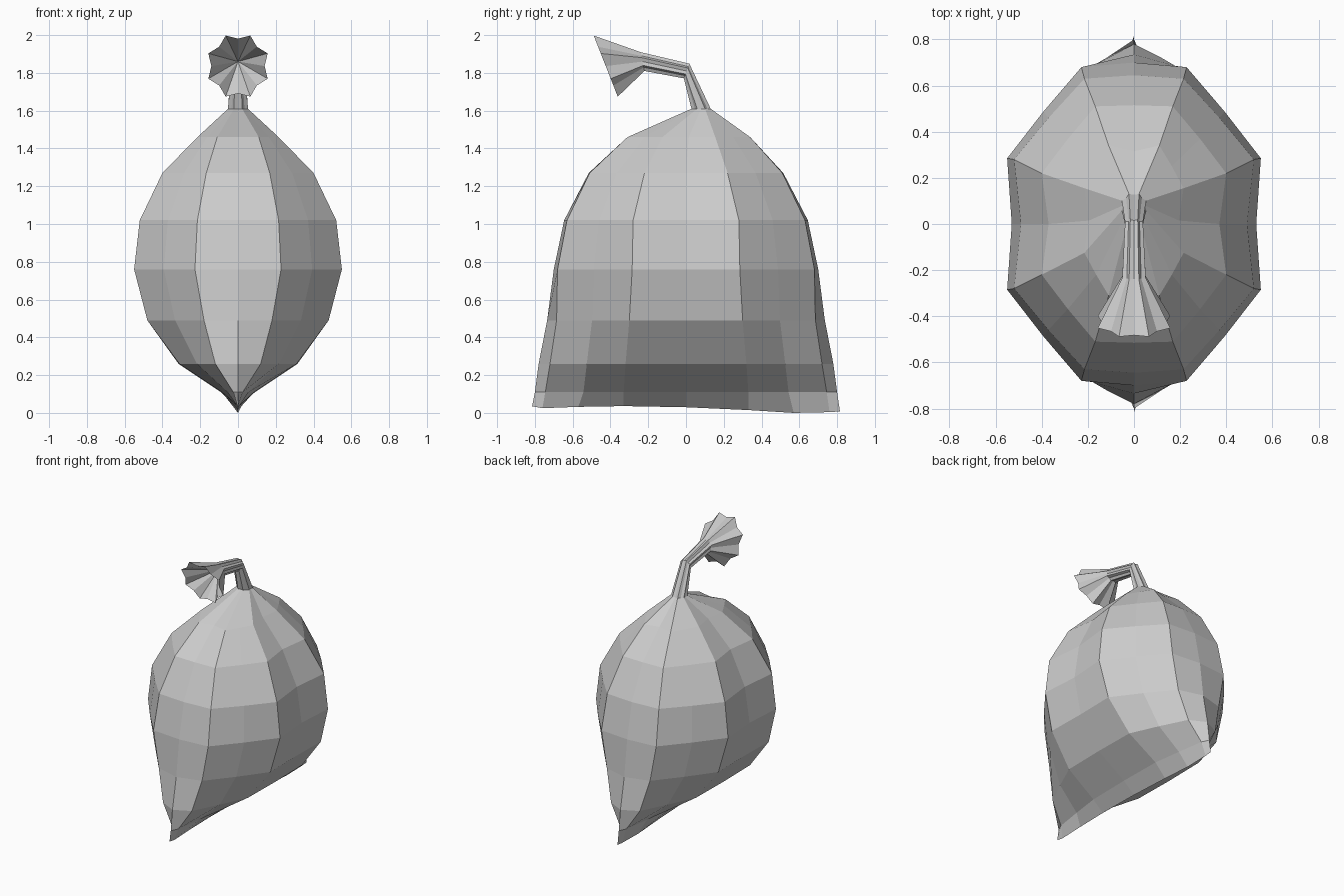
import bpy, bmesh, math
from mathutils import Vector

if "Cube" in bpy.data.objects:
    bpy.data.objects.remove(bpy.data.objects["Cube"])

# Sack rings: z, y offset, side corner (x, y), end corner (x, y), side middle x, end middle y
BODY = [
    (0.11, 0.00, 0.085, 0.33, 0.025, 0.745, 0.09, 0.80),
    (0.26, 0.00, 0.31, 0.32, 0.12, 0.72, 0.315, 0.78),
    (0.49, 0.00, 0.48, 0.30, 0.18, 0.685, 0.475, 0.735),
    (0.76, 0.00, 0.55, 0.285, 0.228, 0.68, 0.53, 0.70),
    (1.02, 0.00, 0.52, 0.28, 0.215, 0.63, 0.49, 0.645),
    (1.27, 0.00, 0.40, 0.22, 0.168, 0.51, 0.37, 0.515),
    (1.46, 0.015, 0.215, 0.14, 0.11, 0.325, 0.195, 0.30),
]
# Tied neck rings: centre (y, z), upper direction (y, z), half width, half height, fold depth
NECK = [
    (0.08, 1.61, 1.0, 0.0, 0.057, 0.055, 0.85),
    (0.003, 1.81, 0.03, 0.08, 0.042, 0.045, 0.80),
    (-0.23, 1.86, -0.02, 0.10, 0.055, 0.055, 0.80),
    (-0.425, 1.836, -0.13, 0.33, 0.170, 0.188, 0.83),
]


def body_ring(z, oy, ax, ay, fx, fy, cx, cy):
    mid = ((ax + fx) / 2 * 1.01, (ay + fy) / 2 * 1.01)
    q = [(cx, 0), (ax, ay), mid, (fx, fy), (0, cy)]
    half = q + [(-x, y) for x, y in q[-2::-1]]
    ring = half + [(x, -y) for x, y in half[-2:0:-1]]
    return [Vector((x, y + oy, z)) for x, y in ring]


def neck_ring(cy, cz, uy, uz, w, h, fold):
    up = Vector((0, uy, uz)).normalized()
    pts = []
    for i in range(16):
        a = math.tau * i / 16
        r = 1 if i % 2 else fold
        pts.append(Vector((0, cy, cz)) + Vector((w * r * math.cos(a), 0, 0)) + up * h * r * math.sin(a))
    return pts


rings = [body_ring(*r) for r in BODY] + [neck_ring(*r) for r in NECK]
bm = bmesh.new()
loops = [[bm.verts.new(p) for p in ring] for ring in rings]

# Flat seam along the underside: opposite sides share vertices
seam_y = [-0.815, -0.76, -0.57, -0.33, 0, 0.33, 0.57, 0.76, 0.815]
seam_z = [0.035, 0.025, 0.032, 0.036, 0.03, 0.015, 0.0, 0.004, 0.008]
seam = [bm.verts.new((0, y, z)) for y, z in zip(seam_y, seam_z)]
loops.insert(0, [seam[i] for i in [4, 5, 6, 7, 8, 7, 6, 5, 4, 3, 2, 1, 0, 1, 2, 3]])

# Skin between neighbouring rings
for lo, hi in zip(loops, loops[1:]):
    for i in range(16):
        j = (i + 1) % 16
        bm.faces.new((lo[i], lo[j], hi[j], hi[i]))

# Pleated hollow of the flared mouth
apex = bm.verts.new((0, -0.23, 1.86))
for i in range(16):
    bm.faces.new((loops[-1][i], loops[-1][(i + 1) % 16], apex))

bmesh.ops.recalc_face_normals(bm, faces=bm.faces)
mesh = bpy.data.meshes.new("tied_sack")
bm.to_mesh(mesh)
bm.free()
bpy.context.collection.objects.link(bpy.data.objects.new("tied_sack", mesh))
